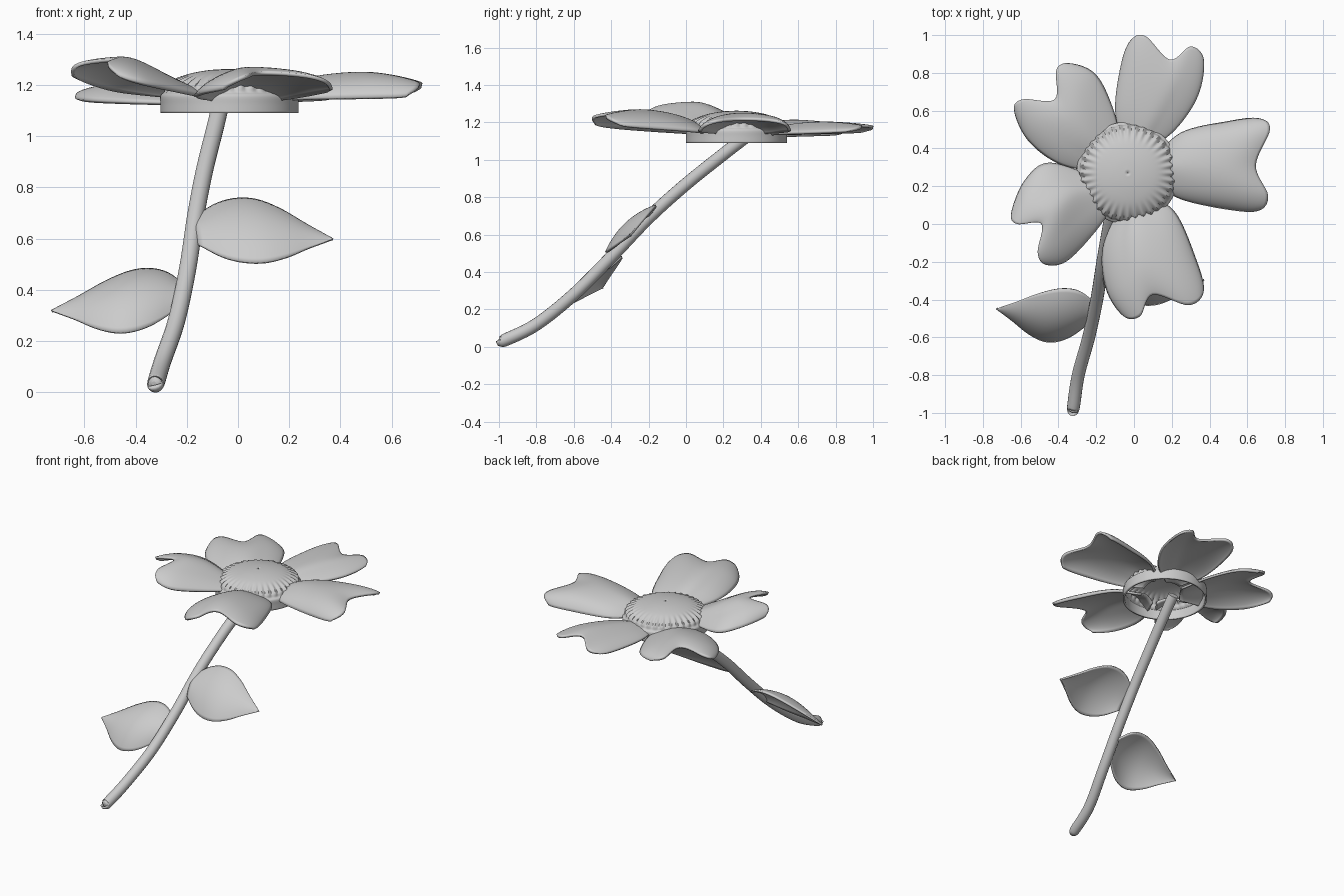
import bpy, math
from mathutils import Vector

if "Cube" in bpy.data.objects:
    bpy.data.objects.remove(bpy.data.objects["Cube"])


def grid_mesh(name, f, nu, nv, wrap=False, thick=0.015):
    """Smooth sheet from f(u, v), given a little thickness."""
    cols = nv if wrap else nv + 1
    verts = [f(i / nu, j / nv) for i in range(nu + 1) for j in range(cols)]
    faces = []
    for i in range(nu):
        for j in range(nv):
            k = (j + 1) % cols
            faces.append((i * cols + j, i * cols + k, (i + 1) * cols + k, (i + 1) * cols + j))
    me = bpy.data.meshes.new(name)
    me.from_pydata(verts, [], faces)
    me.shade_smooth()
    ob = bpy.data.objects.new(name, me)
    bpy.context.collection.objects.link(ob)
    if sum(p.normal.z * p.area for p in me.polygons) < 0:
        me.flip_normals()
    mod = ob.modifiers.new("thickness", 'SOLIDIFY')
    mod.thickness, mod.offset = thick, -1
    bpy.context.view_layer.objects.active = ob
    ob.select_set(True)
    bpy.ops.object.shade_smooth_by_angle(angle=math.radians(45))
    ob.select_set(False)
    return ob


def spline(pts, t):
    """Catmull-Rom point; t runs over 0..len(pts)-1."""
    i = min(int(t), len(pts) - 2)
    s = t - i
    b, c = pts[i], pts[i + 1]
    a = pts[i - 1] if i > 0 else b * 2 - c
    d = pts[i + 2] if i + 2 < len(pts) else c * 2 - b
    return 0.5 * (b * 2 + (c - a) * s + (a * 2 - b * 5 + c * 4 - d) * s * s
                  + (b * 3 - a - c * 3 + d) * s ** 3)


# Heart-shaped petal: outline runs up one side (0-3), over the notched tip (3-7), back down (7-10)
def petal(name, outline, z_base, z_tip, h):
    P = [Vector(p) for p in outline]

    def f(u, v):
        left, right = spline(P, 3 * u), spline(P, 10 - 3 * u)
        base, tip = P[0].lerp(P[10], v), spline(P, 3 + 4 * v)
        flat = P[0].lerp(P[10], v).lerp(P[3].lerp(P[7], v), u)
        p = base.lerp(tip, u) + left.lerp(right, v) - flat
        w = 1 - (2 * v - 1) ** 2
        along = 0.25 + 0.75 * math.sin(math.pi * min(u * 0.78, 1)) ** 1.3
        return (p.x, p.y, z_base + (z_tip - z_base) * u + h * along * w ** 0.8)
    grid_mesh(name, f, 24, 32)


petal("petal_right", [(.10, .34), (.25, .485), (.50, .545), (.66, .56), (.72, .50), (.645, .31),
                      (.71, .15), (.66, .07), (.50, .075), (.25, .13), (.10, .22)], 1.145, 1.155, .10)
petal("petal_back", [(-.05, .40), (-.10, .60), (-.07, .84), (-.02, .97), (.06, .995), (.19, .87),
                     (.30, .94), (.37, .87), (.34, .68), (.22, .50), (.06, .38)], 1.14, 1.155, .055)
petal("petal_back_left", [(-.15, .27), (-.39, .315), (-.56, .44), (-.635, .60), (-.59, .66), (-.42, .66),
                          (-.41, .82), (-.33, .85), (-.20, .79), (-.11, .61), (-.06, .40)], 1.13, 1.145, .075)
petal("petal_left", [(-.08, .13), (-.22, -.06), (-.36, -.20), (-.47, -.215), (-.51, -.15), (-.49, 0),
                     (-.62, 0), (-.65, .06), (-.58, .23), (-.45, .325), (-.20, .25)], 1.15, 1.235, .10)
petal("petal_front", [(.08, .16), (.22, .06), (.32, -.16), (.37, -.35), (.29, -.43), (.10, -.375),
                      (.03, -.49), (-.06, -.485), (-.15, -.34), (-.165, -.12), (-.06, .12)], 1.14, 1.185, .10)

# Flower centre: hollow cup with a fluted dome, open below
PROFILE = [Vector(p) for p in [(.27, 1.09), (.27, 1.125), (.27, 1.158), (.257, 1.172), (.248, 1.195),
                               (.215, 1.22), (.16, 1.243), (.08, 1.258), (.001, 1.263)]]


def centre(u, v):
    t, a = u * 8, v * math.tau
    r, z = spline(PROFILE, t)
    rib = math.cos(36 * a) * max(0, 1 - abs(t - 4.3) / 1.5)
    r += .006 * rib
    return (-.033 + r * math.cos(a), .27 + r * math.sin(a), z + .005 * rib)


grid_mesh("flower_centre", centre, 32, 216, wrap=True, thick=.012)


# Leaf: rounded at the stem, pointed at the tip, bulging towards the front
def leaf(name, base, mid, tip, width, bulge, skew):
    spine = [Vector(base), Vector(mid), Vector(tip)]
    shape = [Vector((x, 0)) for x in (.42, .80, .98, .97, .74, .36, 0.01)]

    def f(u, v):
        s = 2 * v - 1
        w = spline(shape, u * 6).x
        p = spline(spine, u * 2) + Vector(width) * (w * s)
        p.x += skew * s * w
        p += Vector((0, -.65, .76)) * (bulge * (1 - s * s) * w)
        return p
    grid_mesh(name, f, 24, 20, thick=.012)


leaf("leaf_left", (-.225, -.47, .375), (-.45, -.485, .355), (-.73, -.45, .32), (0, .143, .125), .055, .03)
leaf("leaf_right", (-.165, -.28, .63), (.09, -.30, .632), (.372, -.30, .60), (0, .135, .127), .04, -.02)

# Curved stem with a rounded lower end
STEM = [(-.328, -.997, .032, .3), (-.325, -.988, .034, .8), (-.32, -.965, .038, 1), (-.295, -.80, .12, 1),
        (-.24, -.60, .28, 1), (-.197, -.40, .48, 1), (-.165, -.20, .69, 1), (-.13, 0, .87, 1),
        (-.09, .20, 1.03, 1), (-.07, .31, 1.115, 1)]
cu = bpy.data.curves.new("stem", 'CURVE')
cu.dimensions = '3D'
cu.bevel_depth, cu.bevel_resolution, cu.use_fill_caps = .034, 6, True
sp = cu.splines.new('POLY')
path = [Vector(p) for p in STEM]
samples = [spline(path, i * 9 / 54) for i in range(55)]
sp.points.add(len(samples) - 1)
for pt, s in zip(sp.points, samples):
    pt.co = (s[0], s[1], s[2], 1)
    pt.radius = s[3]
sp.use_smooth = True
stem = bpy.data.objects.new("stem", cu)
bpy.context.collection.objects.link(stem)
bpy.context.view_layer.objects.active = stem
stem.select_set(True)
bpy.ops.object.convert(target='MESH')
